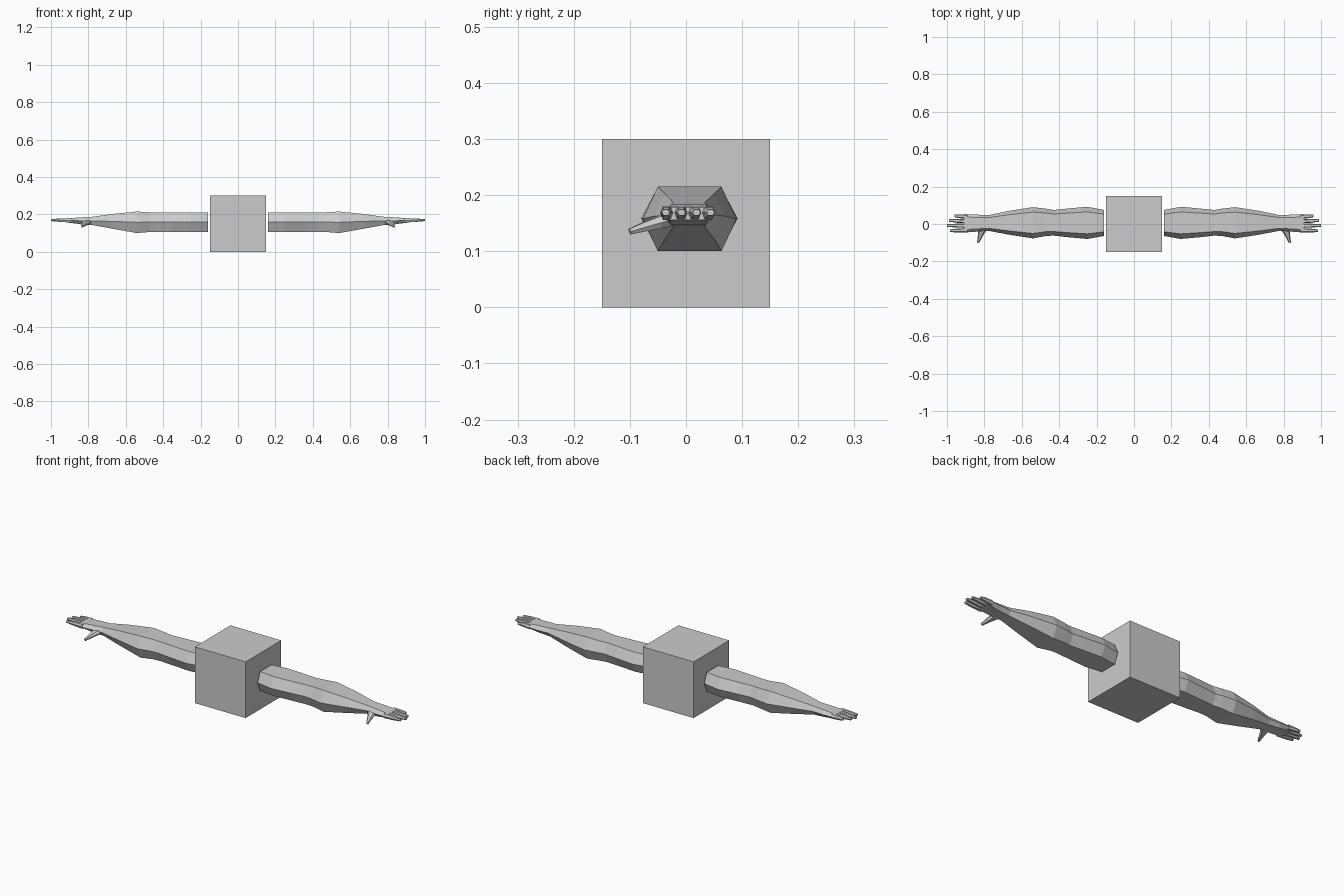
import bpy, bmesh
from mathutils import Vector, Matrix

default = bpy.data.objects.get("Cube")
if default:
    bpy.data.objects.remove(default, do_unlink=True)

grey = bpy.data.materials.new("plain grey")
grey.use_nodes = True
colour = (0.6, 0.6, 0.6, 1)
grey.diffuse_color = colour
grey.node_tree.nodes["Principled BSDF"].inputs["Base Color"].default_value = colour


def add_object(name, bm, mirrored=False):
    bmesh.ops.recalc_face_normals(bm, faces=bm.faces)
    mesh = bpy.data.meshes.new(name)
    bm.to_mesh(mesh)
    bm.free()
    mesh.materials.append(grey)
    obj = bpy.data.objects.new(name, mesh)
    bpy.context.collection.objects.link(obj)
    if mirrored:
        obj.modifiers.new("other_side", "MIRROR").use_axis[0] = True
    return obj


def loft(name, sections, flat=0.68, matrix=Matrix()):
    """Six-sided limb along x; each section is (x, front, back, bottom, top)."""
    bm = bmesh.new()
    rings = []
    for x, front, back, low, high in sections:
        mid_y, half = (front + back) / 2, (back - front) / 2 * flat
        mid_z = (low + high) / 2
        outline = [(front, mid_z), (mid_y - half, high), (mid_y + half, high),
                   (back, mid_z), (mid_y + half, low), (mid_y - half, low)]
        rings.append([bm.verts.new(matrix @ Vector((x, y, z))) for y, z in outline])
    for a, b in zip(rings, rings[1:]):
        for i in range(6):
            j = (i + 1) % 6
            bm.faces.new((a[i], a[j], b[j], b[i]))
    bm.faces.new(rings[0])
    bm.faces.new(rings[-1])
    return add_object(name, bm, mirrored=True)


# Central block
bm = bmesh.new()
bmesh.ops.create_cube(bm, size=0.3, matrix=Matrix.Translation((0, 0, 0.15)))
add_object("body_block", bm)

# Arms from shoulder to knuckles
loft("arms", [
    (0.16, -0.064, 0.075, 0.107, 0.21),
    (0.25, -0.08, 0.092, 0.107, 0.21),
    (0.36, -0.07, 0.082, 0.107, 0.21),
    (0.43, -0.062, 0.075, 0.107, 0.21),
    (0.47, -0.064, 0.082, 0.106, 0.211),
    (0.54, -0.077, 0.09, 0.1, 0.215),
    (0.67, -0.057, 0.07, 0.123, 0.202),
    (0.78, -0.036, 0.047, 0.143, 0.187),
    (0.84, -0.041, 0.05, 0.147, 0.184),
    (0.91, -0.046, 0.053, 0.156, 0.179),
])

# Fingers: name, inner y, outer y, tip x
fingers = [("index", -0.034, -0.036, 0.985), ("middle", -0.009, -0.008, 1.0),
           ("ring", 0.015, 0.019, 0.99), ("little", 0.039, 0.044, 0.96)]
for name, root_y, tip_y, tip in fingers:
    mid_x, mid_y = (0.89 + tip) / 2 + 0.01, (root_y + tip_y) / 2
    loft(name + "_fingers", [
        (0.89, root_y - 0.012, root_y + 0.012, 0.156, 0.18),
        (mid_x, mid_y - 0.01, mid_y + 0.01, 0.16, 0.178),
        (tip, tip_y - 0.007, tip_y + 0.007, 0.164, 0.174),
    ], flat=0.6)

# Thumbs, pointing forward and a little down
base, end = Vector((0.805, -0.018, 0.162)), Vector((0.834, -0.1, 0.135))
direction = end - base
aim = direction.to_track_quat("X", "Z").to_matrix().to_4x4()
length = direction.length
loft("thumbs", [
    (0, -0.025, 0.028, -0.014, 0.012),
    (length * 0.4, -0.014, 0.019, -0.011, 0.01),
    (length * 0.7, -0.01, 0.011, -0.008, 0.008),
    (length, -0.006, 0.006, -0.005, 0.005),
], flat=0.6, matrix=Matrix.Translation(base) @ aim)
